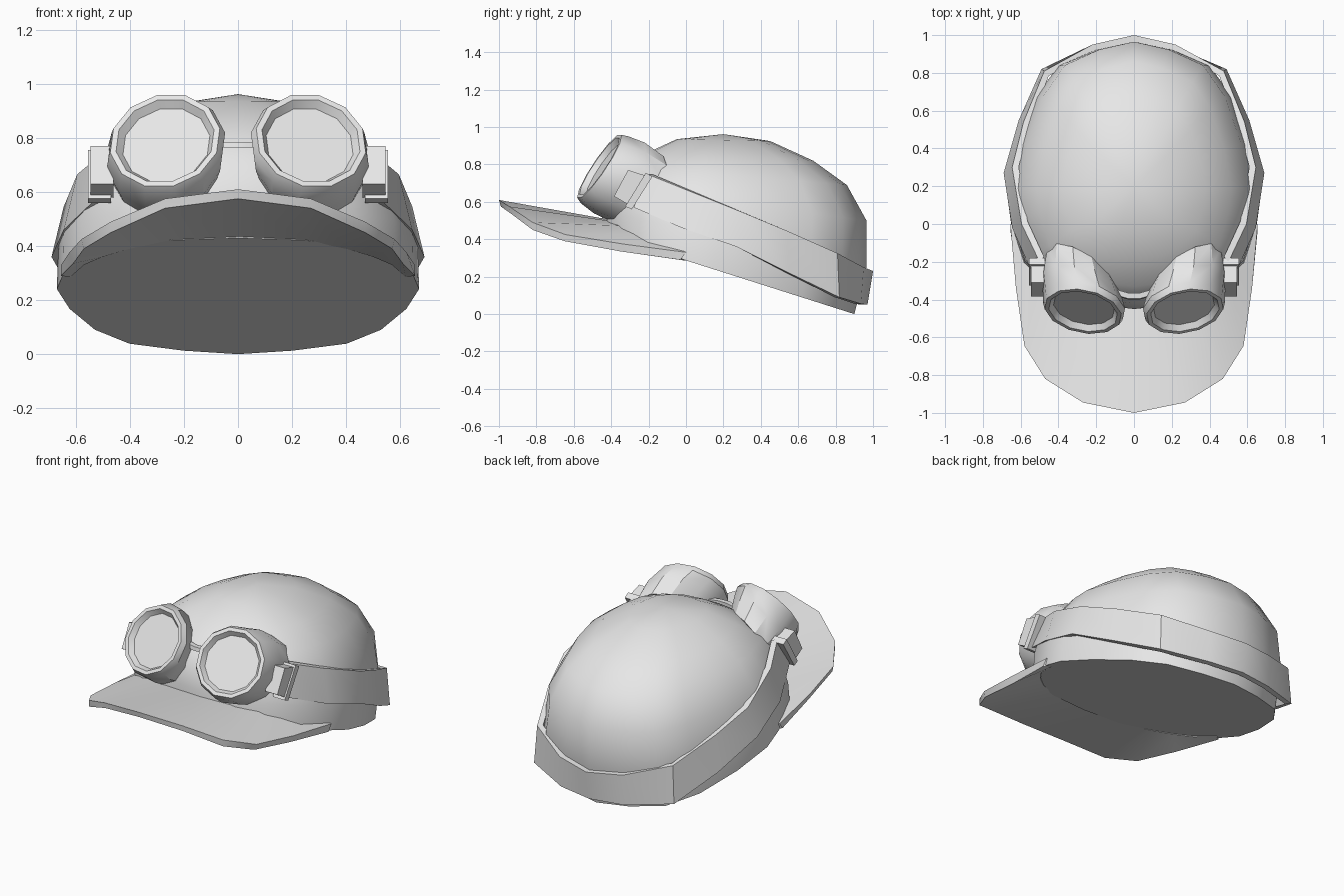
import bpy, bmesh, math
from mathutils import Vector as V

if "Cube" in bpy.data.objects:
    bpy.data.objects.remove(bpy.data.objects["Cube"])

grey = bpy.data.materials.new("light_grey")
grey.diffuse_color = (0.8, 0.8, 0.8, 1)
grey.use_nodes = True
grey.node_tree.nodes["Principled BSDF"].inputs["Base Color"].default_value = grey.diffuse_color


def loft(name, rings, angle=30):
    """Skin closed rings of equal length and cap both ends."""
    bm = bmesh.new()
    vs = [[bm.verts.new(p) for p in r] for r in rings]
    n = len(rings[0])
    for a, b in zip(vs, vs[1:]):
        for i in range(n):
            j = (i + 1) % n
            bm.faces.new((a[i], a[j], b[j], b[i]))
    bm.faces.new(vs[0][::-1])
    bm.faces.new(vs[-1])
    bmesh.ops.remove_doubles(bm, verts=bm.verts, dist=1e-4)
    bmesh.ops.recalc_face_normals(bm, faces=bm.faces)
    me = bpy.data.meshes.new(name)
    bm.to_mesh(me)
    bm.free()
    me.materials.append(grey)
    ob = bpy.data.objects.new(name, me)
    bpy.context.collection.objects.link(ob)
    bpy.ops.object.select_all(action='DESELECT')
    ob.select_set(True)
    bpy.context.view_layer.objects.active = ob
    bpy.ops.object.shade_smooth_by_angle(angle=math.radians(angle))
    return ob


def flip(p, s):
    return (p[0] * s, p[1], p[2])


def mirrored(half):
    """Extend sections that start on the centre line to the other side."""
    return [[flip(p, -1) for p in sec] for sec in half[:0:-1]] + half


# Cap dome: one egg-shaped outline scaled to tilted levels
outline = [(0, 0), (.3, .03), (.6, .09), (.79, .21), (.93, .39), (1, .56),
           (.97, .67), (.87, .82), (.65, .92), (.37, .98), (0, 1)]
outline += [(-s, t) for s, t in outline[-2:0:-1]]
# half width, back y, back z, front y, front z
levels = [(.67, .90, .0, -.45, .43), (.665, .965, .25, -.45, .55),
          (.61, .965, .5, -.42, .68), (.515, .86, .69, -.33, .79),
          (.38, .68, .82, -.19, .87), (.20, .45, .925, -.05, .935),
          (.0, .2, .962, .2, .962)]
loft("cap_dome", [[(s * w, by + (fy - by) * t, bz + (fz - bz) * t)
                   for s, t in outline] for w, by, bz, fy, fz in levels], 40)

# Brim: inner top, outer top, outer bottom, inner bottom at each station
brim = [
    [(0, -.38, .50), (0, -1, .61), (0, -.99, .575), (0, -.43, .43)],
    [(.24, -.35, .49), (.27, -.945, .575), (.27, -.94, .54), (.25, -.41, .42)],
    [(.38, -.28, .47), (.47, -.82, .49), (.47, -.82, .45), (.4, -.33, .39)],
    [(.48, -.2, .43), (.58, -.645, .425), (.57, -.65, .39), (.5, -.24, .36)],
    [(.56, -.1, .385), (.625, -.34, .375), (.61, -.35, .335), (.57, -.15, .33)],
    [(.62, 0, .335), (.655, 0, .33), (.655, -.03, .29), (.62, 0, .285)]]
loft("brim", mirrored(brim))

# Goggle strap: bottom and top edge points from the back to the buckle
strap = [((0, .97, .05), (0, 1.0, .23)), ((.22, .935, .055), (.22, .95, .25)),
         ((.49, .82, .09), (.475, .81, .325)),
         ((.61, .55, .22), (.585, .54, .445)),
         ((.69, .27, .36), (.645, .30, .545)),
         ((.645, -.02, .46), (.595, .0, .665)),
         ((.53, -.28, .57), (.50, -.2, .745))]
band = []
for lo, hi in strap:
    inward = (V((0, .3, 0)) - V((lo[0], lo[1], 0))).normalized() * .035
    band.append([lo, hi, tuple(V(hi) + inward), tuple(V(lo) + inward)])
loft("goggle_strap", mirrored(band))


def ring(c, u, v, r, n=12):
    return [tuple(c + (u * math.cos(a) + v * math.sin(a)) * r)
            for a in (2 * math.pi * (i + .5) / n for i in range(n))]


# Goggle cups: face tilted up and out, back turned to follow the dome
axis = V((.17, -.82, .55)).normalized()
u = V((0, 0, 1)).cross(axis).normalized()
v = axis.cross(u)
u_back = V((.88, .46, 0)).normalized()
v_back = V((0, .5, .86))
face = V((.27, -.463, .79))
back = V((.275, -.25, .665))
cup = [ring(back, u_back, v_back, .215),
       ring(face.lerp(back, .5), (u + u_back).normalized(),
            (v + v_back).normalized(), .23),
       ring(face - axis * .035, u, v, .222),
       ring(face, u, v, .208),
       ring(face, u, v, .186),
       ring(face - axis * .03, u, v, .165)]

# Buckle tab and bar outlines in y, z
tab = [(-.385, .63), (-.31, .77), (-.2, .735), (-.30, .58)]
bar = [(-.325, .575), (-.215, .755), (-.18, .735), (-.29, .56)]


def prism(name, pts, x0, x1, s):
    loft(name, [[(s * x, y, z) for y, z in pts] for x in (x0, x1)])


for s, side in ((1, "right"), (-1, "left")):
    loft("goggle_cup_" + side, [[flip(p, s) for p in r] for r in cup])
    prism("buckle_tab_" + side, tab, .46, .545, s)
    prism("buckle_bar_" + side, bar, .47, .555, s)

# Nose bridge between the cups
loft("nose_bridge", [[(x, -.345 - d, .785), (x, -.375 - d, .785),
                      (x, -.38 - d, .762), (x, -.345 - d, .762)]
                     for x, d in ((-.1, 0), (-.03, .02), (.03, .02), (.1, 0))])
